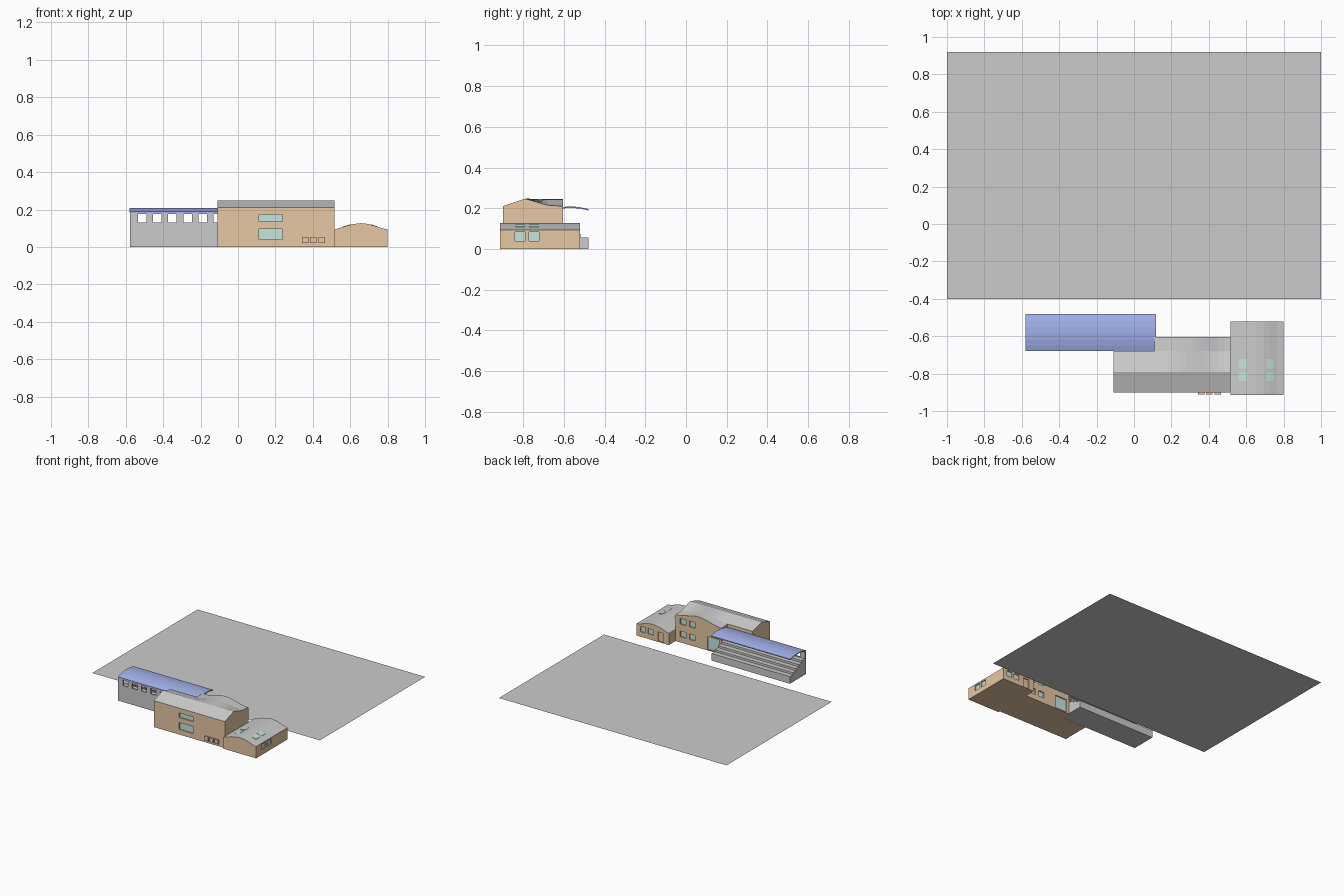
import bpy, bmesh, math

if "Cube" in bpy.data.objects:
    bpy.data.objects.remove(bpy.data.objects["Cube"])


def material(name, rgb):
    m = bpy.data.materials.new(name)
    m.diffuse_color = (*rgb, 1)
    m.use_nodes = True
    m.node_tree.nodes["Principled BSDF"].inputs["Base Color"].default_value = m.diffuse_color
    return m


ORANGE = material("orange_wall", (0.80, 0.58, 0.37))
GREY = material("grey_roof", (0.58, 0.58, 0.58))
TEAL = material("teal_glass", (0.55, 0.79, 0.73))
BLUE = material("blue_canopy", (0.36, 0.44, 0.83))


def finish(name, bm, mats=()):
    bmesh.ops.recalc_face_normals(bm, faces=bm.faces)
    me = bpy.data.meshes.new(name)
    bm.to_mesh(me)
    bm.free()
    for m in mats:
        me.materials.append(m)
    ob = bpy.data.objects.new(name, me)
    bpy.context.collection.objects.link(ob)
    return ob


def add_box(bm, x0, x1, y0, y1, z0, z1):
    vs = bmesh.ops.create_cube(bm, size=1)["verts"]
    for v in vs:
        v.co = (x1 if v.co.x > 0 else x0, y1 if v.co.y > 0 else y0, z1 if v.co.z > 0 else z0)


def boxes(name, specs, *mats):
    bm = bmesh.new()
    for s in specs:
        add_box(bm, *s)
    return finish(name, bm, mats)


def loft(name, sections, *mats):
    """Skin a list of closed point rings and cap both ends; upward faces get slot 1."""
    bm = bmesh.new()
    rings = [[bm.verts.new(p) for p in s] for s in sections]
    n = len(rings[0])
    for a, b in zip(rings, rings[1:]):
        for i in range(n):
            j = (i + 1) % n
            bm.faces.new((a[i], a[j], b[j], b[i]))
    bm.faces.new(rings[0])
    bm.faces.new(rings[-1])
    bmesh.ops.remove_doubles(bm, verts=bm.verts, dist=1e-5)
    bmesh.ops.recalc_face_normals(bm, faces=bm.faces)
    if len(mats) > 1:
        for f in bm.faces:
            f.material_index = int(f.normal.z > 0.3)
    return finish(name, bm, mats)


def span(axis, surf, sign, a0, a1, z0, z1, d0, d1):
    n = sorted((surf + sign * d0, surf + sign * d1))
    return (*n, a0, a1, z0, z1) if axis == "x" else (a0, a1, *n, z0, z1)


def openings(building, name, specs, mat=TEAL):
    """Recess each opening in the wall and set a pane at the back of it."""
    cut = boxes(name + "_cutter", [span(*s, -0.012, 0.01) for s in specs])
    cut.hide_render = True
    cut.hide_viewport = True
    cut.display_type = "WIRE"
    mod = building.modifiers.new(name, "BOOLEAN")
    mod.operation = "DIFFERENCE"
    mod.solver = "EXACT"
    mod.object = cut
    boxes(name, [span(*s, -0.014, -0.009) for s in specs], mat)


# Playing field
bm = bmesh.new()
bm.faces.new([bm.verts.new(p) for p in ((-1, -0.4, 0), (1, -0.4, 0), (1, 0.92, 0), (-1, 0.92, 0))])
finish("field", bm)


# Main hall: L-shaped plan, ridge roof with a hump along the rear eave
def hall_section(x, back, hump):
    top = 0.21 + 0.035 * hump if back > -0.65 else 0.215
    pts = ((-0.90, 0), (-0.90, 0.21), (-0.79, 0.247), (-0.68, 0.215 + 0.03 * hump),
           (back, top), (back, 0), (-0.68, 0))
    return [(x, y, z) for y, z in pts]


STEPS = 12
sections = [hall_section(-0.11, -0.68, 0), hall_section(0.11, -0.68, 0)]
for i in range(STEPS + 1):
    u = i / STEPS
    sections.append(hall_section(0.11 + 0.405 * u, -0.605, math.sin(math.pi * u) ** 2))
hall = loft("main_hall", sections, ORANGE, GREY)
openings(hall, "hall_windows",
         [("y", -0.90, -1, 0.113, 0.237, z0, z1) for z0, z1 in ((0.135, 0.172), (0.04, 0.095))]
         + [("y", -0.605, 1, x, x + 0.05, z, z + 0.045)
            for x in (0.345, 0.425) for z in (0.045, 0.145)]
         + [("y", -0.605, 1, 0.13, 0.235, 0.008, 0.11)])
boxes("front_vents", [(x, x + 0.034, -0.912, -0.895, 0.02, 0.053) for x in (0.342, 0.386, 0.430)], ORANGE)

# Low wing with an arched roof
ARCH = [(0.515, 0.093), (0.55, 0.103), (0.58, 0.113), (0.615, 0.122), (0.655, 0.127),
        (0.695, 0.123), (0.73, 0.113), (0.765, 0.101), (0.80, 0.094)]
ring = [(0.515, 0)] + ARCH + [(0.80, 0)]
wing = loft("wing", [[(x, y, z) for x, z in ring] for y in (-0.915, -0.52)], ORANGE, GREY)
PAIRS = ((-0.84, -0.79), (-0.772, -0.722))
openings(wing, "wing_windows",
         [("x", 0.80, 1, a, b, 0.04, 0.083) for a, b in PAIRS]
         + [("y", -0.52, 1, x, x + 0.046, 0.04, 0.083) for x in (0.652, 0.718)])
openings(wing, "wing_door", [("y", -0.52, 1, 0.56, 0.61, 0.004, 0.08)], ORANGE)


# Skylights follow the roof slope
def arch_z(x):
    for (xa, za), (xb, zb) in zip(ARCH, ARCH[1:]):
        if xa <= x <= xb:
            return za + (zb - za) * (x - xa) / (xb - xa)


k = 0
for xs in ((0.56, 0.58, 0.605), (0.708, 0.73, 0.747)):
    for a, b in PAIRS:
        k += 1
        prof = [(x, arch_z(x) - 0.004) for x in xs] + [(x, arch_z(x) + 0.002) for x in reversed(xs)]
        loft(f"skylight_{k}", [[(x, y, z) for x, z in prof] for y in (a, b)], TEAL)

# Grandstand: stepped seating
X0, X1 = -0.577, 0.11
tread = [(-0.48, 0)]
for i in range(5):
    z = 0.057 + 0.017 * i
    tread += [(-0.48 - 0.038 * i, z), (-0.48 - 0.038 * (i + 1), z)]
tread += [(-0.67, 0)]
loft("seating_steps", [[(x, y, z) for y, z in tread] for x in (X0, X1)])

# Grandstand back wall with a row of openings
edges = [X0]
for i in range(8):
    edges += [-0.535 + 0.081 * i, -0.49 + 0.081 * i]
edges += [X1]
wall = [(X0, X1, -0.679, -0.669, 0, 0.13), (X0, X1, -0.679, -0.669, 0.175, 0.186)]
wall += [(a, b, -0.679, -0.669, 0.13, 0.175) for a, b in zip(edges[::2], edges[1::2])]
boxes("stand_back_wall", wall)

# Curved canopy
arc = [(-0.68, 0.182), (-0.65, 0.191), (-0.62, 0.197), (-0.585, 0.201), (-0.55, 0.201),
       (-0.515, 0.197), (-0.48, 0.189)]
prof = arc + [(y, z + 0.007) for y, z in reversed(arc)]
canopy = loft("canopy", [[(x, y, z) for y, z in prof] for x in (-0.58, 0.117)], BLUE)
